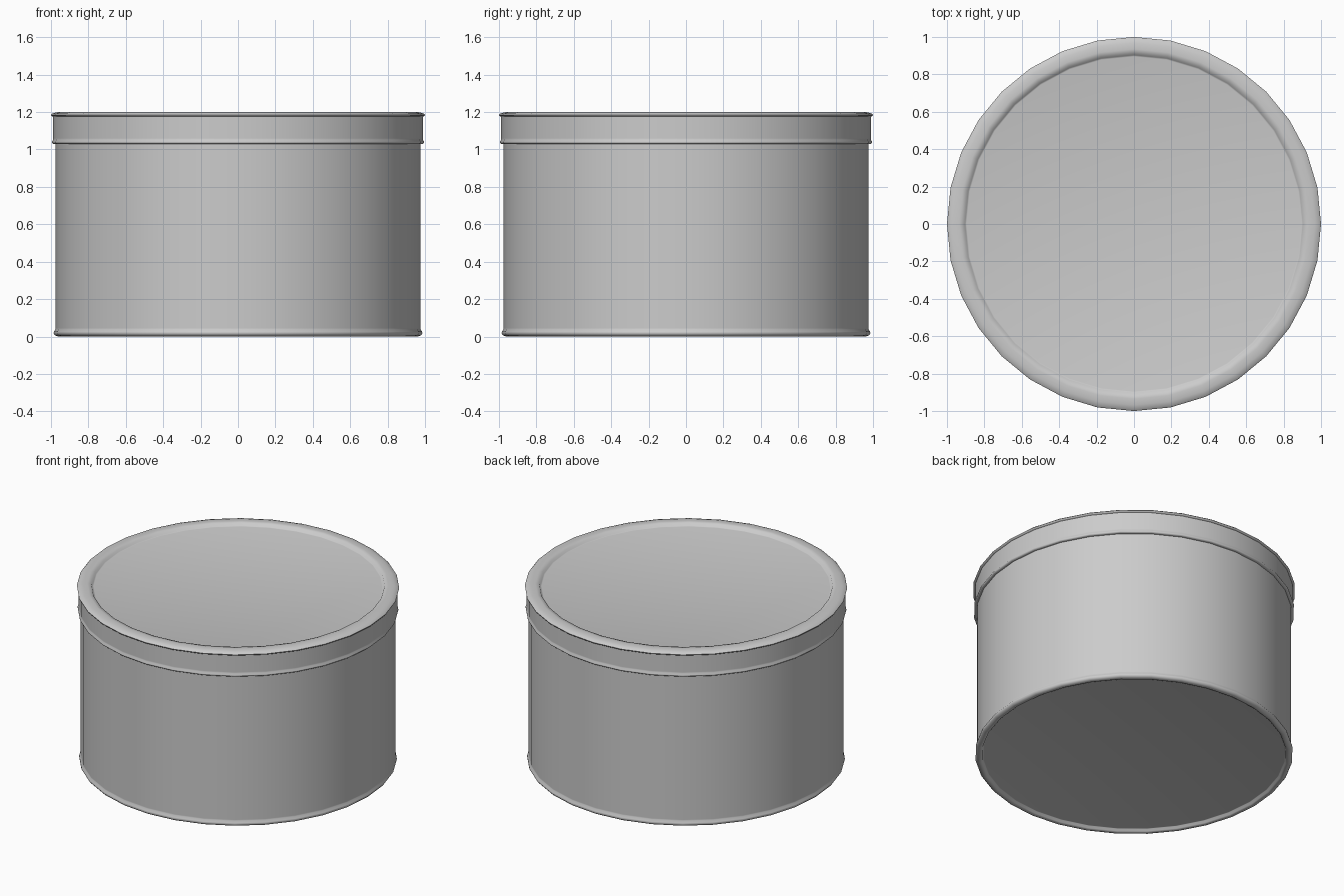
import bpy
import math

SIDES = 32

cube = bpy.data.objects.get("Cube")
if cube:
    bpy.data.objects.remove(cube, do_unlink=True)

metal = bpy.data.materials.new("grey_tin")
metal.use_nodes = True
GREY = (0.6, 0.6, 0.6, 1)
metal.diffuse_color = GREY
metal.node_tree.nodes["Principled BSDF"].inputs["Base Color"].default_value = GREY


def lathe(name, profile, cap):
    """Revolve (radius, z) points, listed bottom to top, and cap one end."""
    verts, faces = [], []
    for r, z in profile:
        for i in range(SIDES):
            a = math.tau * i / SIDES
            verts.append((r * math.cos(a), r * math.sin(a), z))
    for k in range(len(profile) - 1):
        for i in range(SIDES):
            j = (i + 1) % SIDES
            low, high = k * SIDES, (k + 1) * SIDES
            faces.append((low + i, low + j, high + j, high + i))
    if cap == "bottom":
        faces.append(tuple(reversed(range(SIDES))))
    else:
        faces.append(tuple(range(len(verts) - SIDES, len(verts))))
    mesh = bpy.data.meshes.new(name)
    mesh.from_pydata(verts, [], faces)
    mesh.materials.append(metal)
    obj = bpy.data.objects.new(name, mesh)
    bpy.context.collection.objects.link(obj)
    bpy.ops.object.select_all(action="DESELECT")
    bpy.context.view_layer.objects.active = obj
    obj.select_set(True)
    bpy.ops.object.shade_smooth_by_angle(angle=math.radians(62))
    return obj


# Can body: recessed base, rolled foot rim, straight wall up into the lid
lathe("can_body", [
    (0.935, 0.02), (0.94, 0.019), (0.945, 0.005), (0.96, 0.0),
    (0.977, 0.005), (0.986, 0.016), (0.984, 0.026), (0.976, 0.038),
    (0.976, 0.045), (0.976, 1.04),
], "bottom")

# Lid: rolled lower edge, short skirt, rounded top rim, shallow sunken panel
lathe("lid", [
    (0.976, 1.03), (0.988, 1.03), (0.995, 1.036), (0.994, 1.043),
    (0.988, 1.053), (0.988, 1.06), (0.988, 1.17), (0.988, 1.175),
    (0.998, 1.179), (1.0, 1.185), (0.992, 1.192), (0.968, 1.199),
    (0.935, 1.2), (0.91, 1.197), (0.903, 1.182), (0.895, 1.18),
], "top")
